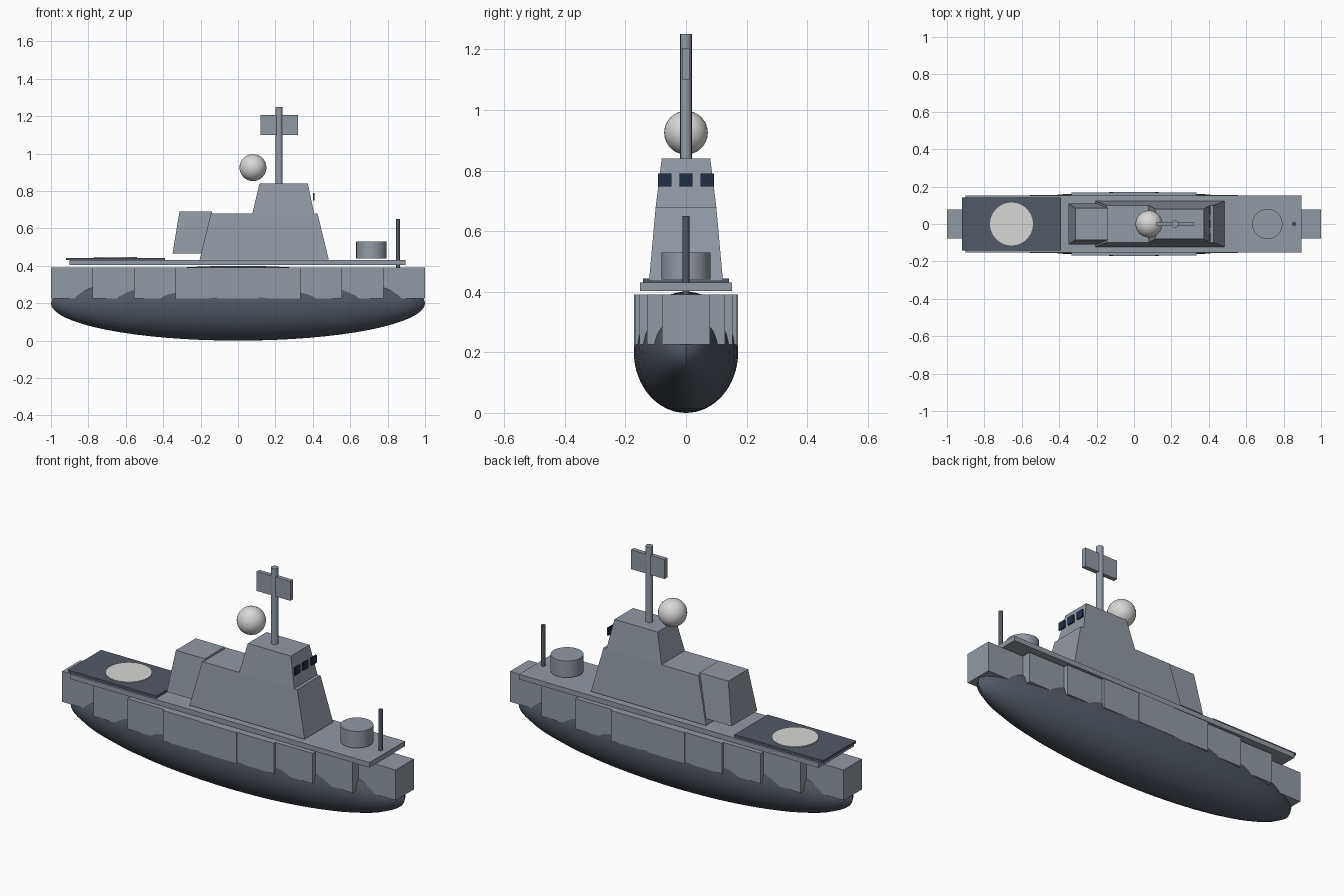
import bpy, bmesh, math

cube = bpy.data.objects.get("Cube")
if cube:
    bpy.data.objects.remove(cube, do_unlink=True)


def material(name, rgb):
    m = bpy.data.materials.new(name)
    m.use_nodes = True
    m.diffuse_color = (*rgb, 1)
    m.node_tree.nodes["Principled BSDF"].inputs["Base Color"].default_value = (*rgb, 1)
    return m


GREY = material("ship grey", (0.29, 0.32, 0.37))
DARK = material("dark slate", (0.085, 0.10, 0.13))
LIGHT = material("off white", (0.68, 0.68, 0.67))
GLASS = material("navy glass", (0.015, 0.03, 0.06))


def finish(name, bm, mat, smooth=False):
    bmesh.ops.recalc_face_normals(bm, faces=bm.faces)
    mesh = bpy.data.meshes.new(name)
    bm.to_mesh(mesh)
    bm.free()
    mesh.materials.append(mat)
    obj = bpy.data.objects.new(name, mesh)
    bpy.context.collection.objects.link(obj)
    if smooth:
        bpy.ops.object.select_all(action="DESELECT")
        obj.select_set(True)
        bpy.context.view_layer.objects.active = obj
        bpy.ops.object.shade_smooth_by_angle(angle=math.radians(35))
    return obj


def block(name, mat, z, bottom, top=None):
    """Straight or tapered block; each end is (x min, x max, half width)."""
    bm = bmesh.new()
    rings = []
    for height, (x0, x1, w) in zip(z, (bottom, top or bottom)):
        corners = ((x0, -w), (x1, -w), (x1, w), (x0, w))
        rings.append([bm.verts.new((x, y, height)) for x, y in corners])
    low, high = rings
    bm.faces.new(low[::-1])
    bm.faces.new(high)
    for i in range(4):
        j = (i + 1) % 4
        bm.faces.new((low[i], low[j], high[j], high[i]))
    return finish(name, bm, mat)


def cylinder(name, mat, x, radius, z0, z1, sides=32):
    bm = bmesh.new()
    bmesh.ops.create_cone(bm, cap_ends=True, segments=sides, radius1=radius,
                          radius2=radius, depth=z1 - z0)
    bmesh.ops.translate(bm, verts=bm.verts, vec=(x, 0, (z0 + z1) / 2))
    return finish(name, bm, mat, True)


def ellipsoid(name, mat, center, radii, segments, rings):
    bm = bmesh.new()
    bmesh.ops.create_uvsphere(bm, u_segments=segments, v_segments=rings, radius=1)
    bmesh.ops.scale(bm, verts=bm.verts, vec=radii)
    bmesh.ops.translate(bm, verts=bm.verts, vec=center)
    return finish(name, bm, mat, True)


# Hull: rounded lower body with stepped side sections around it
BEAM = 0.172
ellipsoid("lower_hull", DARK, (0, 0, 0.2), (1, BEAM, 0.2), 32, 32)
SECTIONS = 9
step = 2 / SECTIONS
for i in range(SECTIONS):
    x = -1 + step * (i + 0.5)
    width = BEAM * math.sqrt(1 - x * x)
    block(f"hull_section_{i + 1}", GREY, (0.225, 0.39), (x - step / 2, x + step / 2, width))

# Decks
block("main_deck", GREY, (0.403, 0.43), (-0.9, 0.895, 0.152))
block("landing_deck", DARK, (0.43, 0.443), (-0.92, -0.39, 0.142))
cylinder("landing_circle", LIGHT, -0.655, 0.115, 0.441, 0.448)

# Superstructure
block("main_house", GREY, (0.435, 0.68), (-0.205, 0.485, 0.122), (-0.145, 0.425, 0.1))
block("hangar", GREY, (0.465, 0.69), (-0.35, -0.105, 0.11), (-0.313, -0.14, 0.085))
block("bridge", GREY, (0.68, 0.84), (0.077, 0.407, 0.1), (0.115, 0.373, 0.08))
for i in (-1, 0, 1):
    window = block(f"bridge_window_{i + 2}", GLASS, (0.748, 0.79), (0.4, 0.408, 0.022))
    window.location.y = 0.07 * i

# Mast, radar and dome
cylinder("mast", GREY, 0.22, 0.019, 0.84, 1.25, 16)
block("radar_panel", GREY, (1.1, 1.205), (0.12, 0.322, 0.012))
ellipsoid("radar_dome", LIGHT, (0.08, 0, 0.925), (0.072, 0.072, 0.072), 32, 16)

# Foredeck fittings
cylinder("gun_mount", GREY, 0.713, 0.081, 0.44, 0.53)
cylinder("bow_staff", DARK, 0.855, 0.011, 0.39, 0.65, 12)
